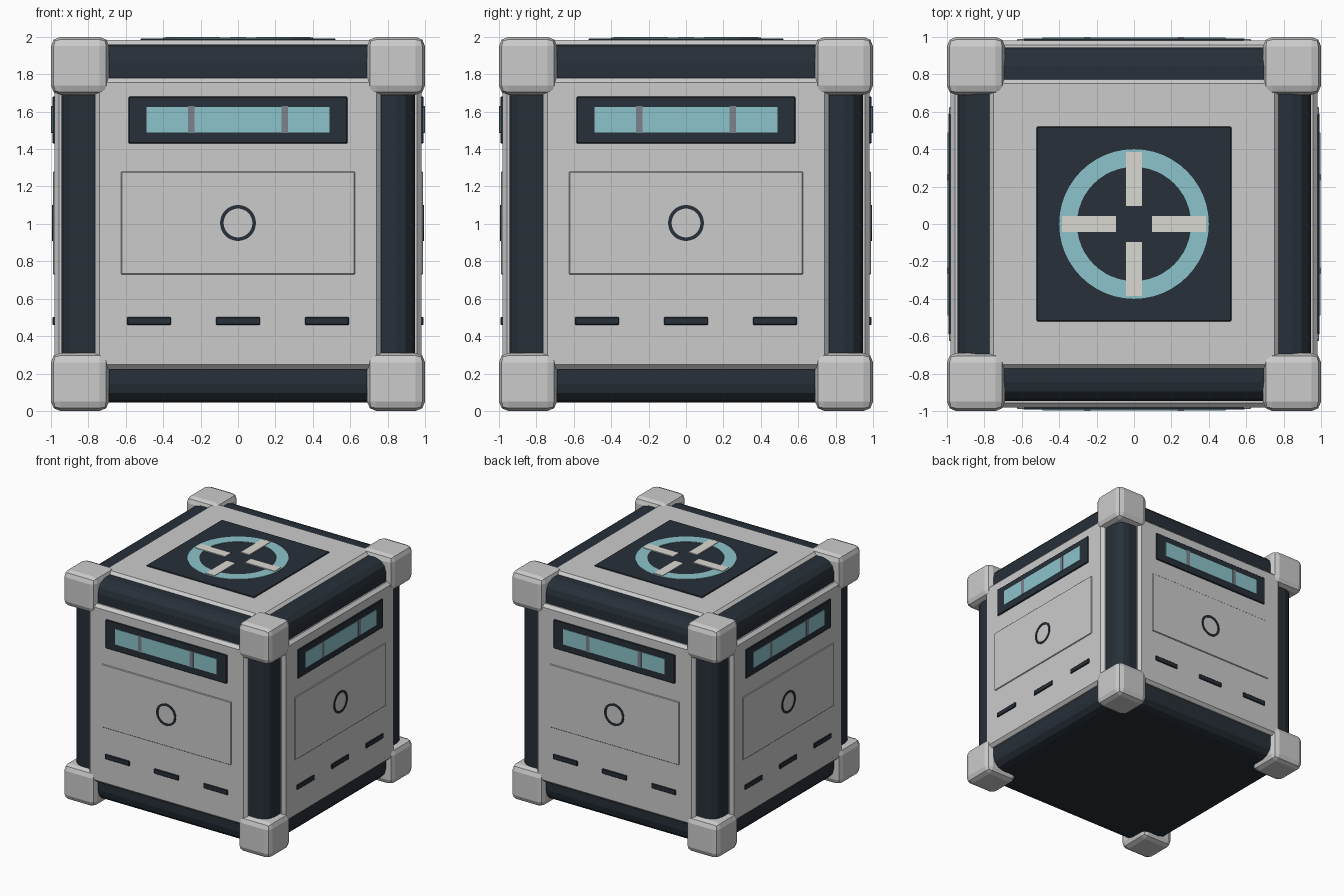
import bpy, bmesh
from math import pi, cos, sin
from mathutils import Matrix, Vector

if "Cube" in bpy.data.objects:
    bpy.data.objects.remove(bpy.data.objects["Cube"])


def material(name, rgb):
    m = bpy.data.materials.new(name)
    m.diffuse_color = (*rgb, 1)
    m.use_nodes = True
    m.node_tree.nodes["Principled BSDF"].inputs["Base Color"].default_value = m.diffuse_color
    return m


DARK = material("dark", (0.02, 0.029, 0.04))
TEAL = material("teal", (0.26, 0.55, 0.60))
IVORY = material("ivory", (0.70, 0.69, 0.64))
BAR = material("bar_grey", (0.20, 0.22, 0.26))


def finish(name, bm, mat, turn):
    bm.transform(Matrix.Rotation(turn, 4, 'Z'))
    bmesh.ops.recalc_face_normals(bm, faces=bm.faces)
    me = bpy.data.meshes.new(name)
    bm.to_mesh(me)
    bm.free()
    ob = bpy.data.objects.new(name, me)
    bpy.context.collection.objects.link(ob)
    if mat:
        me.materials.append(mat)
    return ob


def box(name, lo, hi, mat=None, bevel=0, segments=1, turn=0):
    """Box between two corners, optionally bevelled, turned about z."""
    lo, hi = Vector(lo), Vector(hi)
    bm = bmesh.new()
    bmesh.ops.create_cube(bm, size=1)
    bmesh.ops.scale(bm, vec=hi - lo, verts=bm.verts)
    bmesh.ops.translate(bm, vec=(lo + hi) / 2, verts=bm.verts)
    if bevel:
        bmesh.ops.bevel(bm, geom=bm.edges[:], offset=bevel, segments=segments,
                        profile=0.5, affect='EDGES')
    return finish(name, bm, mat, turn)


def ring(name, r_in, r_out, depth, n, place, mat, turn=0):
    """Flat ring extruded from z=0 to depth, then moved by a matrix."""
    bm = bmesh.new()
    rows = []
    for i in range(n):
        c, s = cos(2 * pi * i / n), sin(2 * pi * i / n)
        rows.append([bm.verts.new((r * c, r * s, z)) for r, z in
                     ((r_in, 0), (r_out, 0), (r_out, depth), (r_in, depth))])
    for i in range(n):
        a, b = rows[i], rows[(i + 1) % n]
        for k in range(4):
            j = (k + 1) % 4
            bm.faces.new((a[k], b[k], b[j], a[j]))
    bm.transform(place)
    return finish(name, bm, mat, turn)


# Dark body with rounded edges
box("body_core", (-0.945, -0.945, 0.045), (0.945, 0.945, 1.96), DARK, 0.1, 3)

# Corner blocks
for x in (-0.845, 0.845):
    for y in (-0.845, 0.845):
        for z in (0.155, 1.845):
            h = 0.155
            box("corner_block", (x - h, y - h, z - h), (x + h, y + h, z + h), None, 0.05, 2)

# Four identical sides
for i in range(4):
    t = i * pi / 2

    def side(name, x0, x1, z0, z1, front, mat=None, bevel=0, back=0.96):
        box(name, (x0, -front, z0), (x1, -back, z1), mat, bevel, 1, t)

    side("side_panel", -0.765, 0.765, 0.222, 1.78, 0.982, None, 0.025, 0.90)
    side("window_frame", -0.585, 0.585, 1.43, 1.68, 0.993, DARK, 0.004)
    side("window_glass", -0.49, 0.49, 1.49, 1.625, 0.997, TEAL)
    for x in (-0.25, 0.25):
        side("window_bar", x - 0.017, x + 0.017, 1.487, 1.63, 1.0, BAR)
    side("door_plate", -0.625, 0.625, 0.73, 1.28, 0.99, None, 0.004)
    ring("door_ring", 0.077, 0.096, 0.025, 32,
         Matrix.Translation((0, -0.97, 1.005)) @ Matrix.Rotation(pi / 2, 4, 'X'), DARK, t)
    for x in (-0.475, 0, 0.475):
        side("vent_slot", x - 0.118, x + 0.118, 0.46, 0.502, 0.992, DARK, 0.004)

# Top panel with target marking
box("top_panel", (-0.775, -0.775, 1.90), (0.775, 0.775, 1.983), None, 0.025)
box("top_plate", (-0.52, -0.52, 1.96), (0.52, 0.52, 1.992), DARK, 0.003)
ring("top_ring", 0.305, 0.4, 0.02, 48, Matrix.Translation((0, 0, 1.976)), TEAL)
for i in range(4):
    box("top_mark", (0.095, -0.043, 1.98), (0.385, 0.043, 2.0), IVORY, turn=i * pi / 2)
